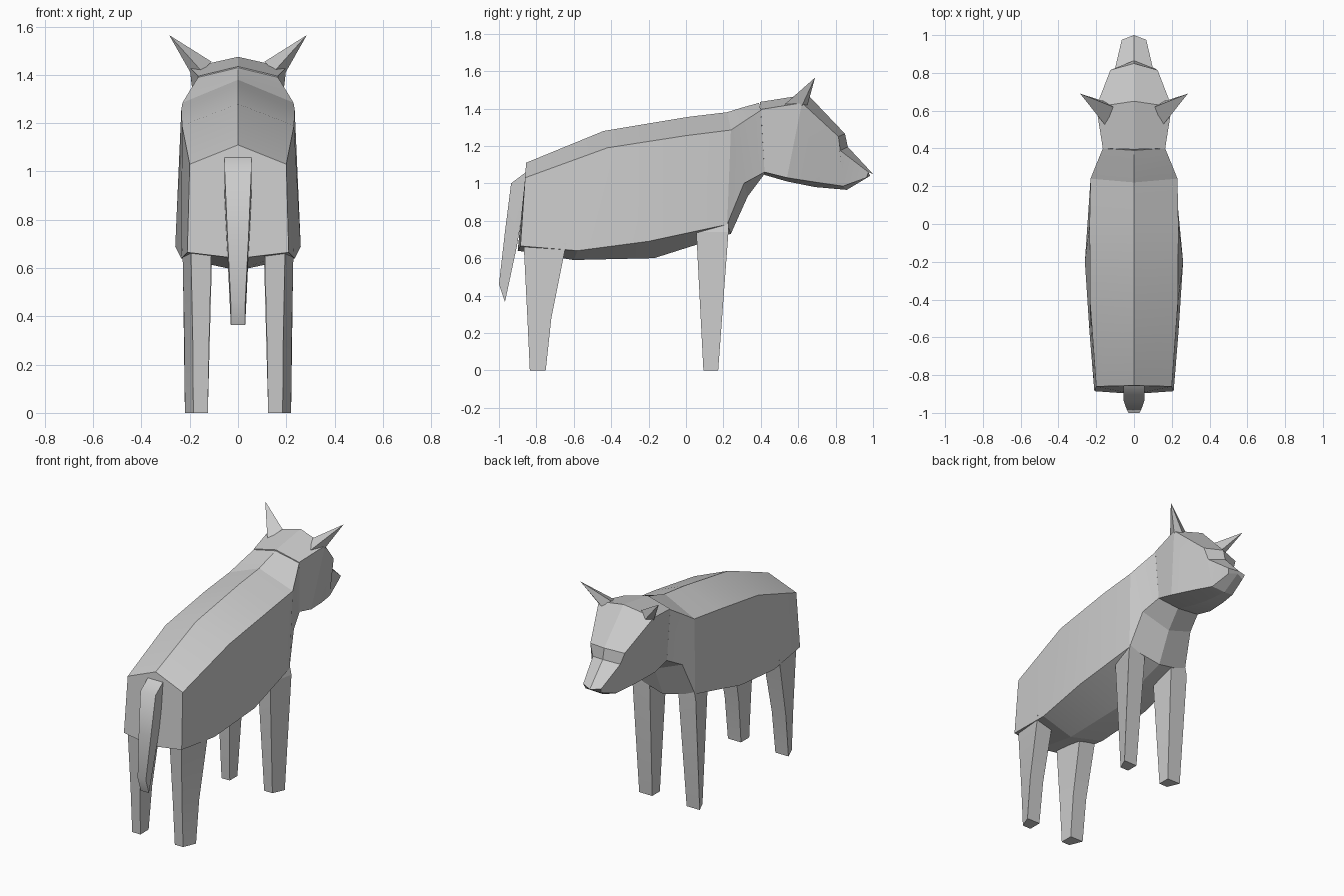
import bpy, bmesh
from math import radians

if "Cube" in bpy.data.objects:
    bpy.data.objects.remove(bpy.data.objects["Cube"])


def loft(name, rings, angle):
    """Skin a row of closed rings, cap both ends."""
    bm = bmesh.new()
    rows = [[bm.verts.new(p) for p in ring] for ring in rings]
    n = len(rows[0])
    for a, b in zip(rows, rows[1:]):
        for i in range(n):
            j = (i + 1) % n
            bm.faces.new((a[i], a[j], b[j], b[i]))
    bm.faces.new(rows[0])
    bm.faces.new(rows[-1])
    bmesh.ops.recalc_face_normals(bm, faces=bm.faces)
    return finish(name, bm, angle)


def finish(name, bm, angle):
    mesh = bpy.data.meshes.new(name)
    bm.to_mesh(mesh)
    bm.free()
    ob = bpy.data.objects.new(name, mesh)
    bpy.context.collection.objects.link(ob)
    bpy.ops.object.select_all(action='DESELECT')
    ob.select_set(True)
    bpy.context.view_layer.objects.active = ob
    bpy.ops.object.shade_smooth_by_angle(angle=radians(angle))
    return ob


def section(top, upper, lower, bottom):
    """Six-sided ring, symmetric in x: centre points are (y, z)."""
    (ux, uy, uz), (lx, ly, lz) = upper, lower
    return [(0, *top), upper, lower, (0, *bottom), (-lx, ly, lz), (-ux, uy, uz)]


def mirror(ob):
    mod = ob.modifiers.new("mirror", 'MIRROR')
    mod.use_axis[0] = True


# Torso, chest and neck
loft("body", [section(*s) for s in (
    ((-.855, 1.11), (.2, -.86, 1.03), (.21, -.885, .665), (-.9, .64)),
    ((-.44, 1.28), (.232, -.42, 1.19), (.235, -.58, .64), (-.6, .59)),
    ((.01, 1.355), (.235, 0, 1.255), (.26, -.2, .69), (-.17, .6)),
    ((.22, 1.38), (.23, .24, 1.285), (.22, .22, .78), (.24, .73)),
    ((.3, 1.405), (.198, .32, 1.338), (.19, .31, 1.0), (.33, .93)),
    ((.39, 1.43), (.165, .4, 1.39), (.155, .42, 1.06), (.42, 1.05)),
)], 12)

# Head: skull, brow, stop, muzzle, nose
loft("head", [section(*s) for s in (
    ((.395, 1.435), (.165, .4, 1.395), (.155, .42, 1.06), (.42, 1.045)),
    ((.65, 1.475), (.2, .62, 1.43), (.155, .54, 1.03), (.54, 1.01)),
    ((.85, 1.265), (.125, .815, 1.25), (.12, .7, 1.005), (.69, .98)),
    ((.865, 1.195), (.1, .825, 1.175), (.08, .84, .985), (.86, .965)),
    ((1.0, 1.05), (.065, .975, 1.06), (.055, .965, 1.03), (.985, 1.04)),
)], 12)


# Legs: tapered four-sided posts; each level is (z, inner x, outer x, back y, front y)
def leg(name, levels):
    rings = [[(xi, yb, z), (xo - .035, yb, z), (xo, yf, z), (xi, yf, z)]
             for z, xi, xo, yb, yf in levels]
    mirror(loft(name, rings, 12))


leg("rear_legs", [(0, .125, .22, -.835, -.75),
                  (.28, .12, .222, -.848, -.72),
                  (.68, .11, .23, -.868, -.64)])
leg("front_legs", [(0, .125, .22, .093, .172),
                   (.74, .105, .23, .055, .227),
                   (.84, .105, .21, .06, .225)])

# Tail: each level is (half width, back y, back z, front y, front z)
loft("tail", [[(-w, yb, zb), (w, yb, zb), (w, yf, zf), (-w, yf, zf)]
              for w, yb, zb, yf, zf in (
    (.055, -.855, 1.06, -.85, .96),
    (.055, -.935, 1.0, -.868, .88),
    (.044, -.968, .74, -.905, .66),
    (.03, -1.0, .46, -.968, .365),
)], 60)

# Ears: pointed four-sided cones
bm = bmesh.new()
base = [bm.verts.new(p) for p in (
    (.11, .62, 1.455), (.15, .52, 1.415), (.2, .62, 1.415), (.16, .65, 1.42))]
tip = bm.verts.new((.285, .69, 1.565))
for i in range(4):
    bm.faces.new((base[i], base[(i + 1) % 4], tip))
bm.faces.new(base)
bmesh.ops.recalc_face_normals(bm, faces=bm.faces)
mirror(finish("ears", bm, 60))
